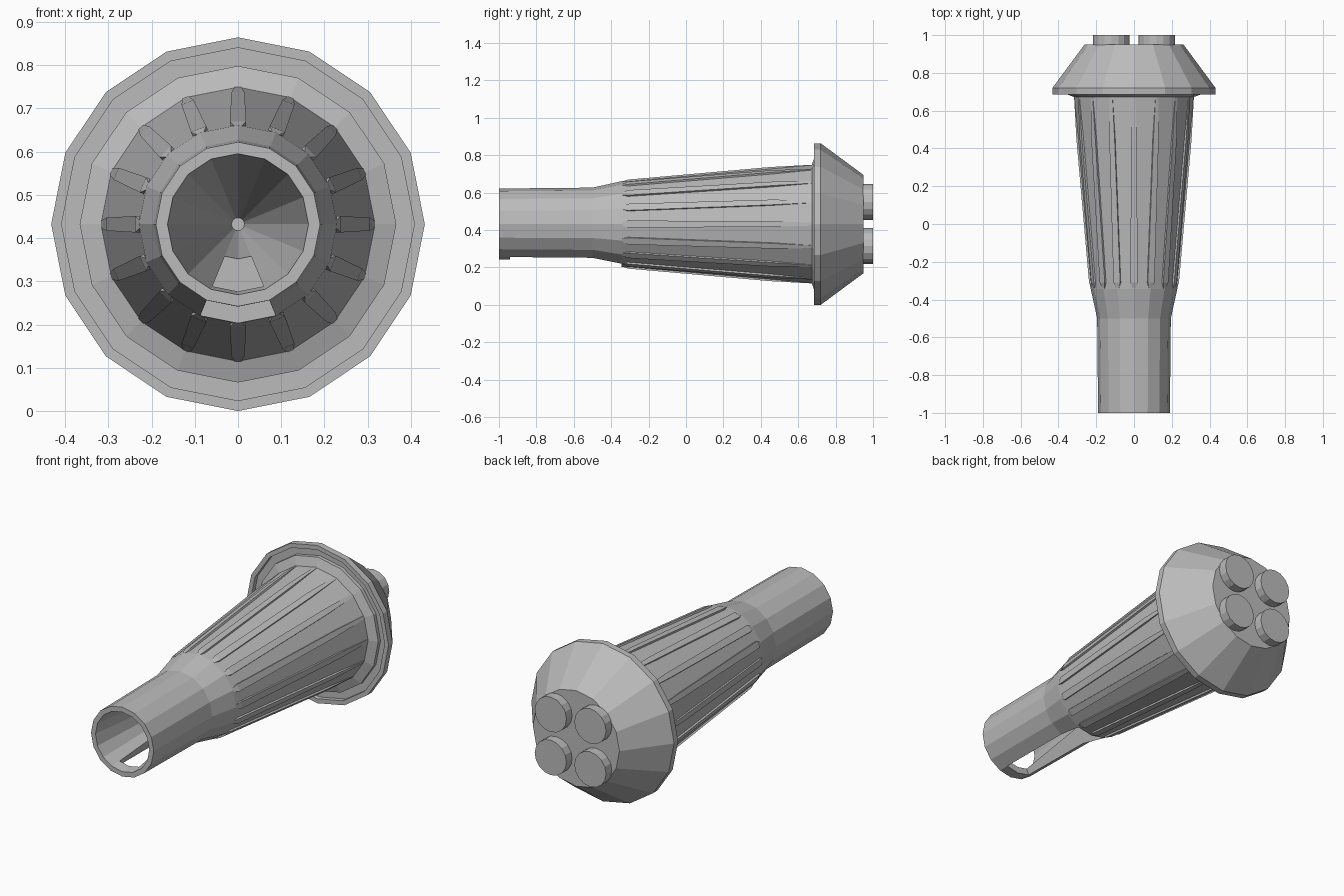
import bpy, bmesh
from math import cos, sin, pi, radians

cube = bpy.data.objects.get("Cube")
if cube:
    bpy.data.objects.remove(cube, do_unlink=True)

AXIS_Z = 0.432
SIDES = 16

grey = bpy.data.materials.new("light_grey")
grey.use_nodes = True
colour = (0.5, 0.5, 0.5, 1)
grey.diffuse_color = colour
grey.node_tree.nodes["Principled BSDF"].inputs["Base Color"].default_value = colour


def finish(name, bm):
    bmesh.ops.recalc_face_normals(bm, faces=bm.faces)
    mesh = bpy.data.meshes.new(name)
    bm.to_mesh(mesh)
    bm.free()
    mesh.materials.append(grey)
    obj = bpy.data.objects.new(name, mesh)
    bpy.context.collection.objects.link(obj)
    return obj


def loft(bm, rings):
    """Skin a list of point rings and cap both ends."""
    loops = [[bm.verts.new(p) for p in ring] for ring in rings]
    for a, b in zip(loops, loops[1:]):
        for i in range(len(a)):
            j = (i + 1) % len(a)
            bm.faces.new((a[i], a[j], b[j], b[i]))
    bm.faces.new(loops[0])
    bm.faces.new(loops[-1])


def circle(r, y, x=0, z=AXIS_Z):
    return [(x + r * cos(2 * pi * i / SIDES), y, z + r * sin(2 * pi * i / SIDES))
            for i in range(SIDES)]


def turned(name, profile, x=0, z=AXIS_Z):
    bm = bmesh.new()
    loft(bm, [circle(r, y, x, z) for r, y in profile])
    return finish(name, bm)


# Hollow tapered body, from the bore's tip out over the mouth to the wide end
body = turned("tapered_body", [
    (0.015, 0.17), (0.163, -1), (0.19, -1), (0.195, -0.5),
    (0.229, -0.345), (0.317, 0.67), (0.317, 0.7)])

# Wedge cutter for the slot under the narrow end
bm = bmesh.new()
half = radians(22.4)
wedge = [(0, 0), (-0.5 * sin(half), -0.5 * cos(half)), (0.5 * sin(half), -0.5 * cos(half))]
loft(bm, [[(x, y, AXIS_Z + z) for x, z in wedge] for y in (-0.94, -0.345)])
cutter = finish("slot_cutter", bm)
cutter.hide_render = True
cutter.hide_set(True)
cutter.display_type = 'WIRE'
cut = body.modifiers.new("slot", 'BOOLEAN')
cut.operation = 'DIFFERENCE'
cut.solver = 'EXACT'
cut.object = cutter
# Bake the cut and drop the cutter
graph = bpy.context.evaluated_depsgraph_get()
body_mesh = bpy.data.meshes.new_from_object(body.evaluated_get(graph))
body.modifiers.clear()
body.data = body_mesh
bpy.data.objects.remove(cutter, do_unlink=True)

# Low ribs running along the body's corners
bm = bmesh.new()
stations = [(-0.344, 0.227, 0.008), (-0.31, 0.238, 0.019),
            (0.45, 0.305, 0.015), (0.67, 0.317, 0.008)]
for i in range(SIDES):
    a = 2 * pi * i / SIDES
    rings = []
    for y, r, w in stations:
        section = [(r - 0.025, -w), (r, -w), (r, w), (r - 0.025, w)]
        rings.append([(p * cos(a) - q * sin(a), y, AXIS_Z + p * sin(a) + q * cos(a))
                      for p, q in section])
    loft(bm, rings)
finish("body_ribs", bm)

# Flanged cap with a grooved underside
turned("flanged_cap", [
    (0.31, 0.67), (0.366, 0.69), (0.366, 0.71), (0.408, 0.71),
    (0.408, 0.685), (0.432, 0.685), (0.432, 0.72), (0.262, 0.95)])

# Four round studs on the back
for side, sx in (("left", 1), ("right", -1)):
    for level, sz in (("upper", 1), ("lower", -1)):
        turned(f"{level}_{side}_stud", [(0.096, 0.94), (0.096, 1)],
               sx * 0.12, AXIS_Z + sz * 0.118)
